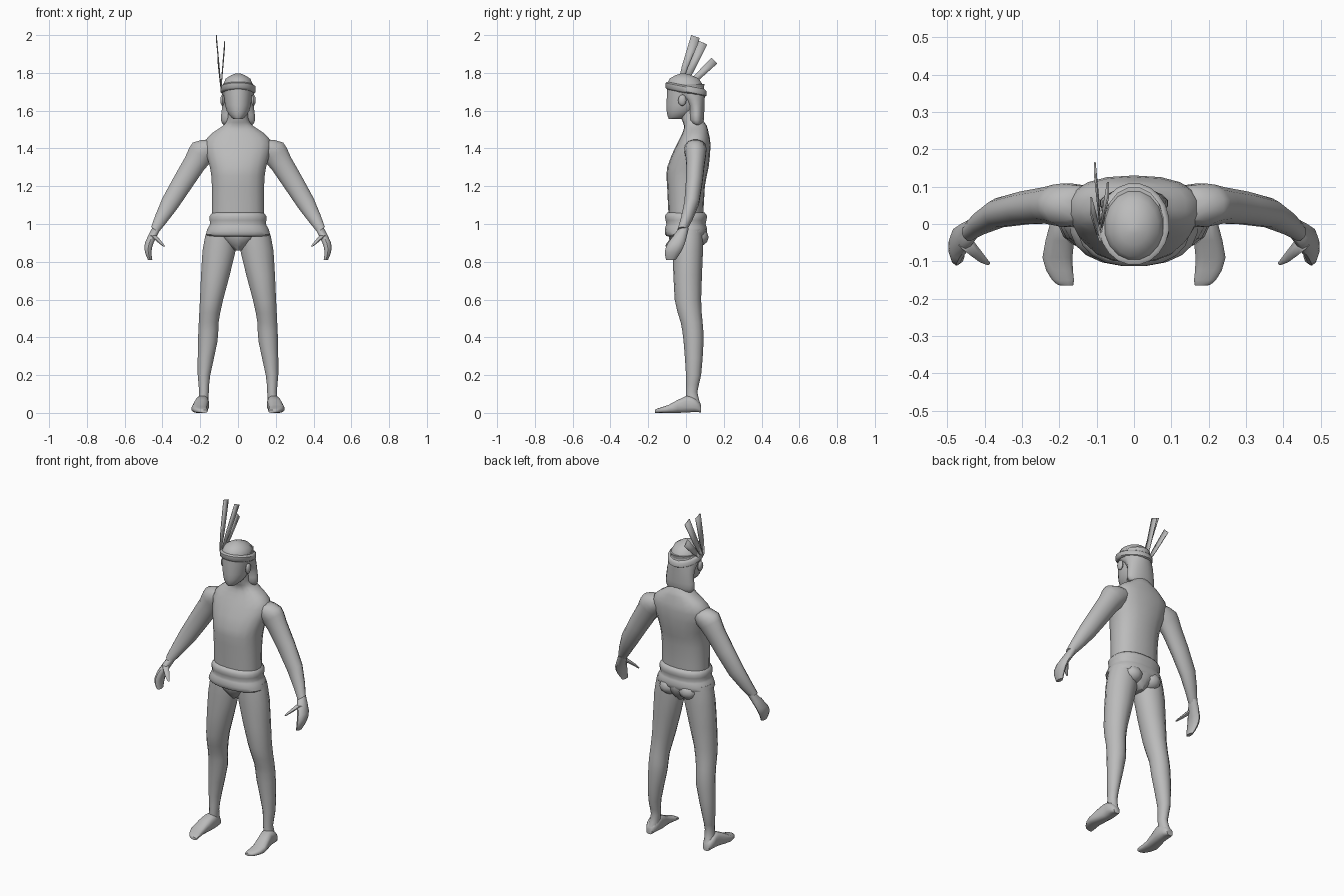
import bpy, bmesh, math
from mathutils import Vector

cube = bpy.data.objects.get("Cube")
if cube:
    bpy.data.objects.remove(cube, do_unlink=True)

shade = (.5, .5, .5, 1)
grey = bpy.data.materials.new("plain grey")
grey.use_nodes = True
grey.diffuse_color = shade
grey.node_tree.nodes["Principled BSDF"].inputs["Base Color"].default_value = shade

X, Y, Z = Vector((1, 0, 0)), Vector((0, 1, 0)), Vector((0, 0, 1))


def finish(name, bm, mirror=False):
    """Turn a bmesh into a smooth shaded object, optionally mirrored to the other side."""
    bmesh.ops.recalc_face_normals(bm, faces=bm.faces)
    mesh = bpy.data.meshes.new(name)
    bm.to_mesh(mesh)
    bm.free()
    mesh.materials.append(grey)
    obj = bpy.data.objects.new(name, mesh)
    bpy.context.collection.objects.link(obj)
    if mirror:
        obj.modifiers.new("Mirror", 'MIRROR')
    bpy.ops.object.select_all(action='DESELECT')
    obj.select_set(True)
    bpy.context.view_layer.objects.active = obj
    bpy.ops.object.shade_smooth_by_angle(angle=math.radians(50))
    return obj


def ring(x=0, y=0, z=0, width=.1, depth=None):
    """One cross-section: its centre and its two half sizes (round if depth is left out)."""
    return Vector((x, y, z, width, width if depth is None else depth))


def smooth_path(rings):
    """Add a curved in-between ring in each gap."""
    path = []
    last = len(rings) - 1
    for i in range(last):
        before, a, b, after = rings[max(i - 1, 0)], rings[i], rings[i + 1], rings[min(i + 2, last)]
        path += [a, (a + b) / 2 + (a + b - before - after) / 16]
    return path + [rings[last]]


def loft(name, rings, u=X, v=Y, sides=14, power=1, mirror=False, curved=True):
    """Skin the rings into a closed tube; width runs along u and depth along v."""
    bm = bmesh.new()
    loops = []
    for r in smooth_path(rings) if curved else rings:
        loop = []
        for i in range(sides):
            angle = math.tau * (i + .5) / sides
            c, s = math.cos(angle), math.sin(angle)
            across = u * math.copysign(abs(c) ** power, c) * r[3]
            along = v * math.copysign(abs(s) ** power, s) * r[4]
            loop.append(bm.verts.new(Vector(r[:3]) + across + along))
        loops.append(loop)
    for low, high in zip(loops, loops[1:]):
        for i in range(sides):
            j = (i + 1) % sides
            bm.faces.new((low[i], low[j], high[j], high[i]))
    bm.faces.new(loops[0][::-1])
    bm.faces.new(loops[-1])
    return finish(name, bm, mirror)


def blob(name, centre, size):
    """A mirrored pair of stretched spheres."""
    bm = bmesh.new()
    bmesh.ops.create_uvsphere(bm, u_segments=10, v_segments=6, radius=1)
    bmesh.ops.scale(bm, vec=size, verts=bm.verts)
    bmesh.ops.translate(bm, vec=centre, verts=bm.verts)
    finish(name, bm, mirror=True)


def feather(name, base, tip, width):
    """A thin blade, narrow at the quill and cut square at the tip."""
    base, tip = Vector(base), Vector(tip)
    across = (tip - base).cross(X).normalized() * width
    bm = bmesh.new()
    pairs = []
    for t, w in ((0, .3), (.4, .8), (1, 1)):
        middle = base.lerp(tip, t)
        pairs.append((bm.verts.new(middle - across * w), bm.verts.new(middle + across * w)))
    for (a, b), (c, d) in zip(pairs, pairs[1:]):
        bm.faces.new((a, b, d, c))
    solid = finish(name, bm).modifiers.new("Thickness", 'SOLIDIFY')
    solid.thickness = .005
    solid.offset = 0


# Torso and neck
loft("torso", [
    ring(z=1, width=.14, depth=.09),
    ring(z=1.2, width=.14, depth=.1),
    ring(y=.01, z=1.3, width=.15, depth=.11),
    ring(y=.04, z=1.42, width=.18, depth=.09),
    ring(y=.05, z=1.48, width=.14, depth=.07),
    ring(y=.05, z=1.52, width=.08, depth=.06),
    ring(y=.03, z=1.56, width=.055),
    ring(y=.02, z=1.64, width=.055)], sides=18, power=.85)

# Arms, with rings square to the sloping limb, then hands and thumbs
slope = Vector((.83, 0, .56))
loft("arm", [
    ring(x=.12, y=.05, z=1.42, width=.05),
    ring(x=.18, y=.05, z=1.39, width=.075, depth=.06),
    ring(x=.23, y=.05, z=1.32, width=.062, depth=.05),
    ring(x=.36, y=.03, z=1.11, width=.05, depth=.04),
    ring(x=.44, y=-.02, z=.97, width=.025)], u=slope, mirror=True, sides=12)
loft("hand", [
    ring(x=.43, y=-.01, z=.98, width=.025),
    ring(x=.47, y=-.05, z=.9, width=.024, depth=.045),
    ring(x=.475, y=-.07, z=.85, width=.018, depth=.042),
    ring(x=.465, y=-.08, z=.81, width=.012, depth=.025)], mirror=True, sides=10)
loft("thumb", [
    ring(x=.45, y=-.05, z=.94, width=.02),
    ring(x=.41, y=-.09, z=.9, width=.012),
    ring(x=.39, y=-.105, z=.88, width=.005)], mirror=True, sides=8)

# Legs and feet
loft("leg", [
    ring(x=.09, y=.01, z=.97, width=.075, depth=.08),
    ring(x=.1, y=.01, z=.86, width=.09, depth=.08),
    ring(x=.14, y=.01, z=.6, width=.063, depth=.07),
    ring(x=.155, y=.03, z=.48, width=.054, depth=.058),
    ring(x=.16, y=.04, z=.38, width=.053),
    ring(x=.18, y=.04, z=.2, width=.034, depth=.04),
    ring(x=.18, y=.03, z=.11, width=.026, depth=.03),
    ring(x=.187, y=.04, z=.04, width=.03, depth=.04)], mirror=True)
loft("foot", [
    ring(x=.19, y=.08, z=.02, width=.02),
    ring(x=.19, y=.05, z=.04, width=.035),
    ring(x=.19, z=.045, width=.036, depth=.045),
    ring(x=.205, y=-.09, z=.022, width=.041, depth=.022),
    ring(x=.19, y=-.15, z=.012, width=.03, depth=.012),
    ring(x=.18, y=-.165, z=.008, width=.017, depth=.008)],
    v=Z, power=.7, mirror=True, sides=12)

# Rolled waist wrap, briefs and seat
loft("waist_wrap", [
    ring(z=1.06, width=.135, depth=.1),
    ring(z=1.04, width=.152, depth=.113),
    ring(z=1, width=.15, depth=.105),
    ring(z=.98, width=.16, depth=.112),
    ring(z=.945, width=.172, depth=.112),
    ring(z=.935, width=.155, depth=.1)], sides=20, power=.85)
loft("briefs", [
    ring(y=.01, z=.96, width=.16, depth=.1),
    ring(y=.01, z=.92, width=.105, depth=.1),
    ring(y=.01, z=.86, width=.02, depth=.06)])
blob("seat", (.065, .06, .93), (.06, .06, .05))

# Head, ears and hair
loft("head", [
    ring(y=-.055, z=1.555, width=.024, depth=.036),
    ring(y=-.035, z=1.58, width=.05, depth=.066),
    ring(y=-.015, z=1.63, width=.07, depth=.09),
    ring(z=1.74, width=.08, depth=.1)], sides=16)
blob("ear", (.082, -.02, 1.655), (.012, .022, .03))
loft("hair", [
    ring(y=.06, z=1.525, width=.078, depth=.025),
    ring(y=.055, z=1.55, width=.093, depth=.04),
    ring(y=.055, z=1.61, width=.087, depth=.043),
    ring(y=.04, z=1.66, width=.085, depth=.06),
    ring(z=1.71, width=.085, depth=.1),
    ring(y=-.01, z=1.77, width=.066, depth=.078),
    ring(y=-.015, z=1.797, width=.012)], sides=16)

# Headband, tipped down at the back
rise, bulge = .02, .01
loft("headband", [
    ring(z=1.713 + rise * height, width=.085 + bulge * out, depth=.1 + bulge * out)
    for height, out in ((-1, 0), (-.6, 1), (.6, 1), (1, 0))],
    v=Y - Z * .2, sides=20, curved=False)

# Feathers tucked into the right of the headband
feather("front_feather", (-.09, -.04, 1.72), (-.115, .05, 1.992), .024)
feather("middle_feather", (-.09, -.02, 1.72), (-.07, .09, 1.96), .024)
feather("rear_feather", (-.09, 0, 1.72), (-.105, .15, 1.865), .022)
